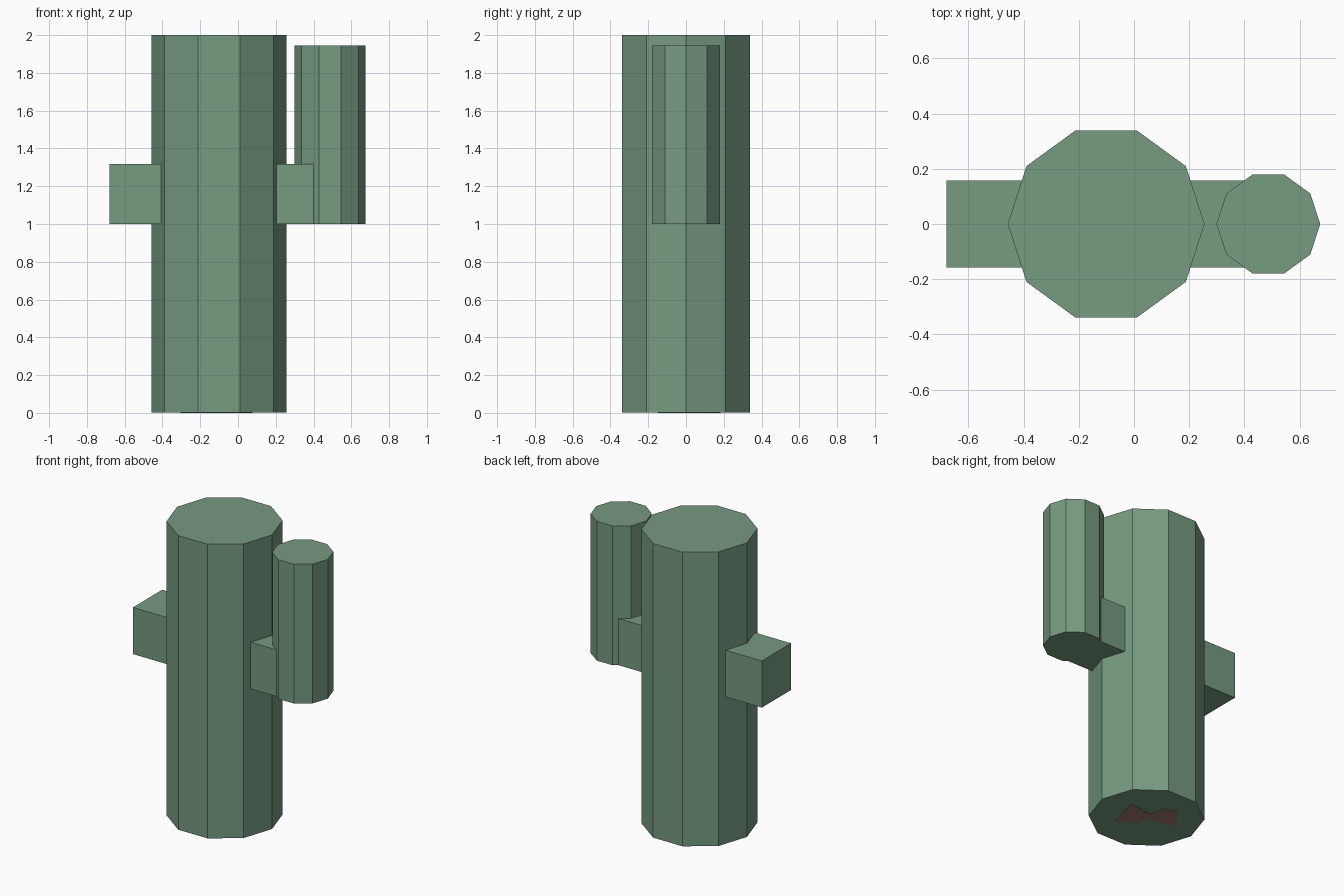
import bpy
import bmesh
from math import radians

default = bpy.data.objects.get("Cube")
if default:
    bpy.data.objects.remove(default, do_unlink=True)


def make_material(name, colour):
    mat = bpy.data.materials.new(name)
    mat.use_nodes = True
    mat.diffuse_color = colour
    mat.node_tree.nodes["Principled BSDF"].inputs["Base Color"].default_value = colour
    return mat


green = make_material("cactus green", (0.18, 0.325, 0.217, 1))
brown = make_material("soil brown", (0.34, 0.19, 0.15, 1))


def column(name, x, radius, bottom, top):
    """Ten-sided upright column with a corner on the x axis."""
    bpy.ops.mesh.primitive_cylinder_add(
        vertices=10, radius=radius, depth=top - bottom,
        location=(x, 0, (bottom + top) / 2))
    obj = bpy.context.object
    obj.name = name
    # the primitive starts at +y, so turn a corner towards +x
    obj.rotation_euler.z = radians(90)
    obj.data.materials.append(green)
    return obj


def block(name, x0, x1, half_depth, bottom, top):
    bpy.ops.mesh.primitive_cube_add(
        size=1, location=((x0 + x1) / 2, 0, (bottom + top) / 2))
    obj = bpy.context.object
    obj.name = name
    obj.scale = (x1 - x0, 2 * half_depth, top - bottom)
    obj.data.materials.append(green)
    return obj


# Trunk and raised arm
column("trunk", -0.101, 0.357, 0.002, 2.0)
column("left_arm_upright", 0.487, 0.188, 1.0, 1.946)

# Square stubs joining the arms to the trunk
block("right_arm_stub", -0.68, -0.1, 0.157, 1.0, 1.317)
block("left_arm_stub", -0.1, 0.487, 0.157, 1.0, 1.317)

# Thin soil patch under the trunk
outline = [(-0.19, 0.03), (-0.09, -0.17), (-0.04, -0.11), (0.02, -0.05),
           (0.11, -0.11), (0.19, -0.08), (0.18, 0.1), (0.07, 0.05),
           (0, 0.01), (-0.06, 0.06), (-0.17, 0.05)]
bm = bmesh.new()
face = bm.faces.new([bm.verts.new((u, v, 0)) for u, v in outline])
extruded = bmesh.ops.extrude_face_region(bm, geom=[face])
for item in extruded["geom"]:
    if isinstance(item, bmesh.types.BMVert):
        item.co.z = 0.003
bmesh.ops.recalc_face_normals(bm, faces=bm.faces)
mesh = bpy.data.meshes.new("soil_patch")
bm.to_mesh(mesh)
bm.free()
mesh.materials.append(brown)
patch = bpy.data.objects.new("soil_patch", mesh)
patch.location.x = -0.101
patch.rotation_euler.z = radians(140)
bpy.context.collection.objects.link(patch)
